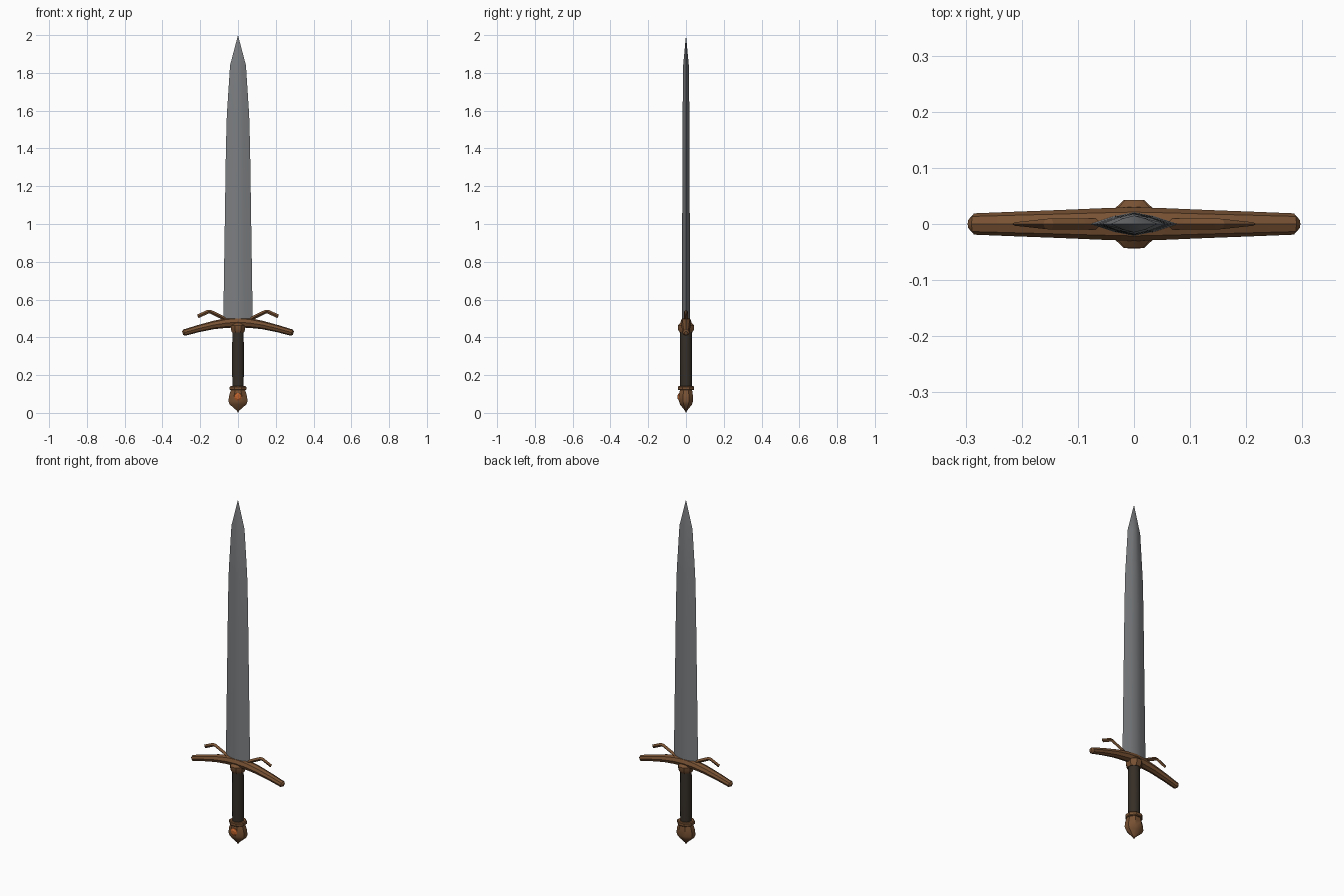
import bpy, bmesh, math
from mathutils import Vector

if "Cube" in bpy.data.objects:
    bpy.data.objects.remove(bpy.data.objects["Cube"])


def material(name, rgb):
    m = bpy.data.materials.new(name)
    m.diffuse_color = (*rgb, 1)
    m.use_nodes = True
    m.node_tree.nodes["Principled BSDF"].inputs["Base Color"].default_value = m.diffuse_color
    return m


STEEL = material("steel", (0.20, 0.21, 0.22))
BRONZE = material("bronze", (0.19, 0.085, 0.034))
LEATHER = material("dark leather", (0.036, 0.028, 0.020))
GEM = material("orange gem", (0.50, 0.12, 0.025))


def loft(name, rings, mat, smooth=35):
    """Skin a list of equal rings and cap both ends."""
    bm = bmesh.new()
    loops = [[bm.verts.new(p) for p in r] for r in rings]
    n = len(loops[0])
    for a, b in zip(loops, loops[1:]):
        for i in range(n):
            j = (i + 1) % n
            bm.faces.new((a[i], a[j], b[j], b[i]))
    bm.faces.new(loops[0][::-1])
    bm.faces.new(loops[-1])
    bmesh.ops.remove_doubles(bm, verts=bm.verts, dist=0.0003)
    bmesh.ops.recalc_face_normals(bm, faces=bm.faces)
    me = bpy.data.meshes.new(name)
    bm.to_mesh(me)
    bm.free()
    me.materials.append(mat)
    ob = bpy.data.objects.new(name, me)
    bpy.context.collection.objects.link(ob)
    if smooth:
        bpy.ops.object.select_all(action='DESELECT')
        bpy.context.view_layer.objects.active = ob
        ob.select_set(True)
        bpy.ops.object.shade_smooth_by_angle(angle=math.radians(smooth))
    return ob


def turned(name, profile, mat, sides=8, smooth=35):
    """Upright part from (z, x radius, y radius) rows."""
    angles = [2 * math.pi * (i + 0.5) / sides for i in range(sides)]
    k = 1 / math.cos(math.pi / sides)
    rings = [[(rx * k * math.cos(a), ry * k * math.sin(a), z) for a in angles]
             for z, rx, ry in profile]
    return loft(name, rings, mat, smooth)


def bar(name, path, mat, sides=8, smooth=35):
    """Bar along x from (x, z, half depth y, half height) rows."""
    pts = [Vector((p[0], 0, p[1])) for p in path]
    rings = []
    for i, (x, z, hy, hh) in enumerate(path):
        t = (pts[min(i + 1, len(pts) - 1)] - pts[max(i - 1, 0)]).normalized()
        up = Vector((-t.z, 0, t.x))
        rings.append([pts[i] + up * hh * math.sin(2 * math.pi * k / sides)
                      + Vector((0, hy * math.cos(2 * math.pi * k / sides), 0))
                      for k in range(sides)])
    return loft(name, rings, mat, smooth)


# blade: flattened diamond section tapering to a point
section = [(1, 0), (0.45, 0.68), (0, 1), (-0.45, 0.68),
           (-1, 0), (-0.45, -0.68), (0, -1), (0.45, -0.68)]
blade_rows = [(0.48, 0.078, 0.021), (1.0, 0.070, 0.020), (1.4, 0.064, 0.019),
              (1.58, 0.059, 0.018), (1.84, 0.042, 0.015), (2.0, 0.0, 0.0)]
loft("blade", [[(sx * w, sy * d, z) for sx, sy in section]
               for z, w, d in blade_rows], STEEL, 30)

# crossguard: drooping bar, thickest in the middle
half = [(0.06, 0.476, 0.028, 0.026), (0.13, 0.465, 0.025, 0.022),
        (0.21, 0.446, 0.022, 0.019), (0.285, 0.425, 0.019, 0.017),
        (0.293, 0.422, 0.010, 0.010)]
guard = [(-x, z, y, h) for x, z, y, h in half[::-1]] + [(0, 0.480, 0.030, 0.028)] + half
bar("crossguard", guard, BRONZE)

# bent prongs beside the blade
for side, label in ((1, "right"), (-1, "left")):
    prong = [(0.065, 0.495, 0.010, 0.010), (0.09, 0.509, 0.010, 0.010),
             (0.147, 0.536, 0.010, 0.010), (0.158, 0.536, 0.009, 0.010),
             (0.213, 0.511, 0.003, 0.010)]
    bar(label + "_prong", [(side * x, z, y, h) for x, z, y, h in prong],
        BRONZE, 4, 0)

# collar under the guard
turned("grip_collar", [(0.425, 0.032, 0.033), (0.442, 0.038, 0.043),
                       (0.462, 0.038, 0.043), (0.475, 0.028, 0.030)], BRONZE)

# grip
turned("grip", [(0.12, 0.030, 0.029), (0.28, 0.031, 0.031),
                (0.45, 0.030, 0.029)], LEATHER, 10, 40)

# pommel ring and pommel
turned("pommel_ring", [(0.120, 0.040, 0.039), (0.124, 0.044, 0.043),
                       (0.138, 0.044, 0.043), (0.142, 0.040, 0.039)], BRONZE)
turned("pommel", [(0.010, 0.004, 0.004), (0.045, 0.044, 0.032),
                  (0.062, 0.051, 0.037), (0.095, 0.046, 0.036),
                  (0.122, 0.037, 0.032)], BRONZE)
turned("pommel_tip", [(0.0, 0.0, 0.0), (0.012, 0.007, 0.006)], BRONZE)

# faceted gem on the front of the pommel
gem = []
for y, r in ((-0.030, 0.023), (-0.038, 0.021), (-0.044, 0.011)):
    gem.append([(r * math.cos(math.pi * (i + 0.5) / 4), y,
                 0.085 + r * math.sin(math.pi * (i + 0.5) / 4)) for i in range(8)])
loft("pommel_gem", gem, GEM, 0)
